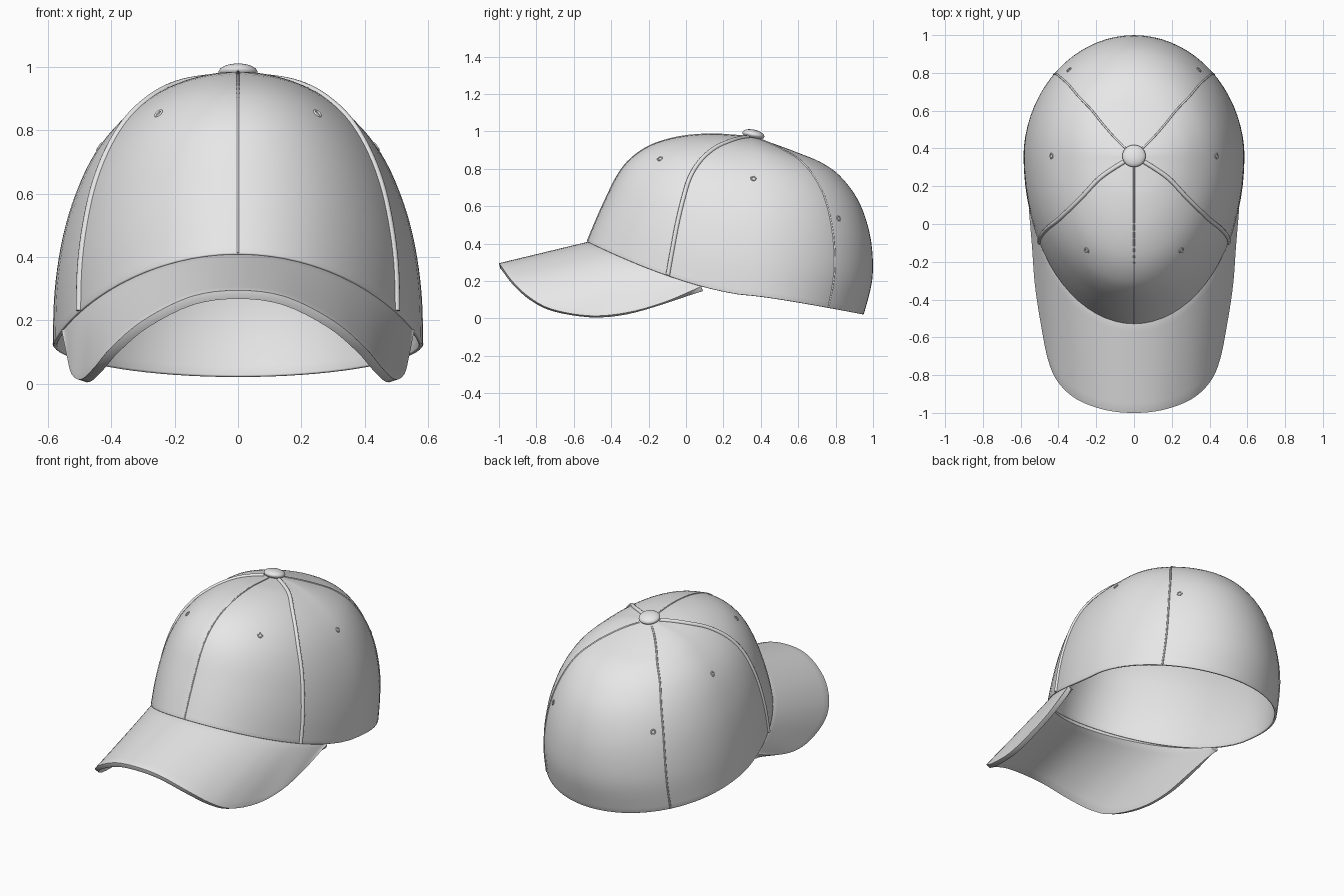
import bpy, bmesh, math
from mathutils import Vector

if "Cube" in bpy.data.objects:
    bpy.data.objects.remove(bpy.data.objects["Cube"])

fabric = bpy.data.materials.new("light grey fabric")
fabric.diffuse_color = (0.8, 0.8, 0.8, 1)
fabric.use_nodes = True
fabric.node_tree.nodes["Principled BSDF"].inputs["Base Color"].default_value = fabric.diffuse_color

CY = 0.36  # y of the crown apex
# meridian profiles (distance from apex, height), apex to rim
FRONT = [(0, .97), (.12, .98), (.24, .985), (.40, .97), (.55, .925),
         (.66, .85), (.73, .76), (.79, .64), (.84, .53), (.89, .41)]
SIDE = [(0, .97), (.12, .955), (.22, .925), (.31, .875), (.40, .795),
        (.47, .695), (.525, .565), (.56, .43), (.58, .28), (.585, .12)]
BACK = [(0, .97), (.12, .93), (.24, .885), (.36, .835), (.46, .765),
        (.55, .65), (.605, .52), (.635, .37), (.635, .2), (.59, .02)]


def spline(pts, s):
    """Catmull-Rom point at s in 0..1 along pts."""
    n = len(pts) - 1
    i = min(int(s * n), n - 1)
    f = s * n - i
    p = [Vector(pts[min(max(k, 0), n)]) for k in (i - 1, i, i + 1, i + 2)]
    return 0.5 * (2 * p[1] + (p[2] - p[0]) * f
                  + (2 * p[0] - 5 * p[1] + 4 * p[2] - p[3]) * f * f
                  + (3 * p[1] - p[0] - 3 * p[2] + p[3]) * f ** 3)


def crown(a, t, grow=1.0):
    """Crown surface point: a is the angle from the front, t runs apex to rim."""
    c, s = math.cos(a), math.sin(a)
    side = spline(SIDE, t)
    end = spline(FRONT if c > 0 else BACK, t)
    w = abs(c) ** (1.5 if c > 0 else 1.15)
    return Vector((side.x * s * grow, CY - end.x * c * grow,
                   side.y + (end.y - side.y) * w))


def finish(ob):
    ob.data.materials.append(fabric)
    bpy.context.view_layer.objects.active = ob
    ob.select_set(True)
    bpy.ops.object.shade_smooth_by_angle(angle=math.radians(50))
    ob.select_set(False)
    return ob


def grid_object(name, rows, thickness):
    """Skin a grid of points and give it thickness inward."""
    bm = bmesh.new()
    vs = [[bm.verts.new(p) for p in r] for r in rows]
    for r0, r1 in zip(vs, vs[1:]):
        for j in range(len(r0) - 1):
            bm.faces.new((r0[j], r1[j], r1[j + 1], r0[j + 1]))
    bmesh.ops.remove_doubles(bm, verts=bm.verts, dist=0.0008)
    bmesh.ops.recalc_face_normals(bm, faces=bm.faces)
    top = max(bm.faces, key=lambda f: f.calc_center_median().z)
    if top.normal.z < 0:
        bmesh.ops.reverse_faces(bm, faces=bm.faces)
    me = bpy.data.meshes.new(name)
    bm.to_mesh(me)
    bm.free()
    ob = bpy.data.objects.new(name, me)
    bpy.context.collection.objects.link(ob)
    finish(ob)
    sol = ob.modifiers.new("thickness", 'SOLIDIFY')
    sol.thickness = thickness
    sol.offset = -1
    bev = ob.modifiers.new("soft edge", 'BEVEL')
    bev.width = thickness * 0.35
    bev.segments = 3
    bev.limit_method = 'ANGLE'
    bev.angle_limit = math.radians(50)
    return ob


# crown shell
N, M = 72, 36
grid_object("crown", [[crown(2 * math.pi * i / N, j / M) for j in range(M + 1)]
                      for i in range(N + 1)], 0.014)

# curved brim lofted from the crown rim to its outer edge
EDGE = [(0, -1, .295), (.15, -.985, .275), (.30, -.93, .20), (.40, -.84, .115),
        (.455, -.72, .05), (.495, -.52, .014), (.525, -.32, .03),
        (.54, -.12, .085), (.557, .08, .17)]
ROOT_X = [(0, 0), (.15, 0), (.30, 0), (.40, 0), (.455, 0),
          (.495, 0), (.525, 0), (.545, 0), (.555, 0)]
EDGE_M = [(-x, y, z) for x, y, z in EDGE[:0:-1]] + EDGE
ROOT_M = [(-x, o) for x, o in ROOT_X[:0:-1]] + ROOT_X
rows = []
for i in range(65):
    outer = spline(EDGE_M, i / 64)
    inner = crown(math.asin(spline(ROOT_M, i / 64).x / .585), 1, 0.99)
    rows.append([inner.lerp(outer, k / 10) for k in range(11)])
grid_object("brim", rows, 0.028)


def seam(name, deg, radius, t0=0.06):
    """Raised tube along a crown meridian."""
    cu = bpy.data.curves.new(name, 'CURVE')
    cu.dimensions = '3D'
    cu.bevel_depth = radius
    cu.bevel_resolution = 3
    cu.use_fill_caps = True
    sp = cu.splines.new('POLY')
    sp.points.add(40)
    for k, p in enumerate(sp.points):
        p.co = (*crown(math.radians(deg), t0 + (0.995 - t0) * k / 40, 0.998), 1)
    cu.materials.append(fabric)
    ob = bpy.data.objects.new(name, cu)
    bpy.context.collection.objects.link(ob)


# panel seams: two bold front ones, the others faint
seam("front_centre_seam", 0, 0.004)
for sign, label in ((1, "right"), (-1, "left")):
    seam(label + "_front_seam", 59 * sign, 0.012)
    seam(label + "_back_seam", 133 * sign, 0.005)

# ventilation eyelets
for sign, label in ((1, "right"), (-1, "left")):
    for part, deg, t in (("front", 35, .50), ("side", 90, .50), ("back", 139, .665)):
        a = math.radians(deg * sign)
        p = crown(a, t)
        du = crown(a + .02, t) - p
        dv = crown(a, t + .02) - p
        n = du.cross(dv)
        bpy.ops.mesh.primitive_torus_add(
            location=p, rotation=n.to_track_quat('Z', 'Y').to_euler(),
            major_radius=0.012, minor_radius=0.004,
            major_segments=16, minor_segments=8)
        bpy.context.object.name = f"{label}_{part}_eyelet"
        finish(bpy.context.object)

# top button, tipped slightly backwards
bpy.ops.mesh.primitive_uv_sphere_add(segments=32, ring_count=16, radius=1,
                                     location=(0, .36, .983),
                                     rotation=(math.radians(-12), 0, 0))
button = bpy.context.object
button.name = "top_button"
button.scale = (.062, .06, .026)
finish(button)
